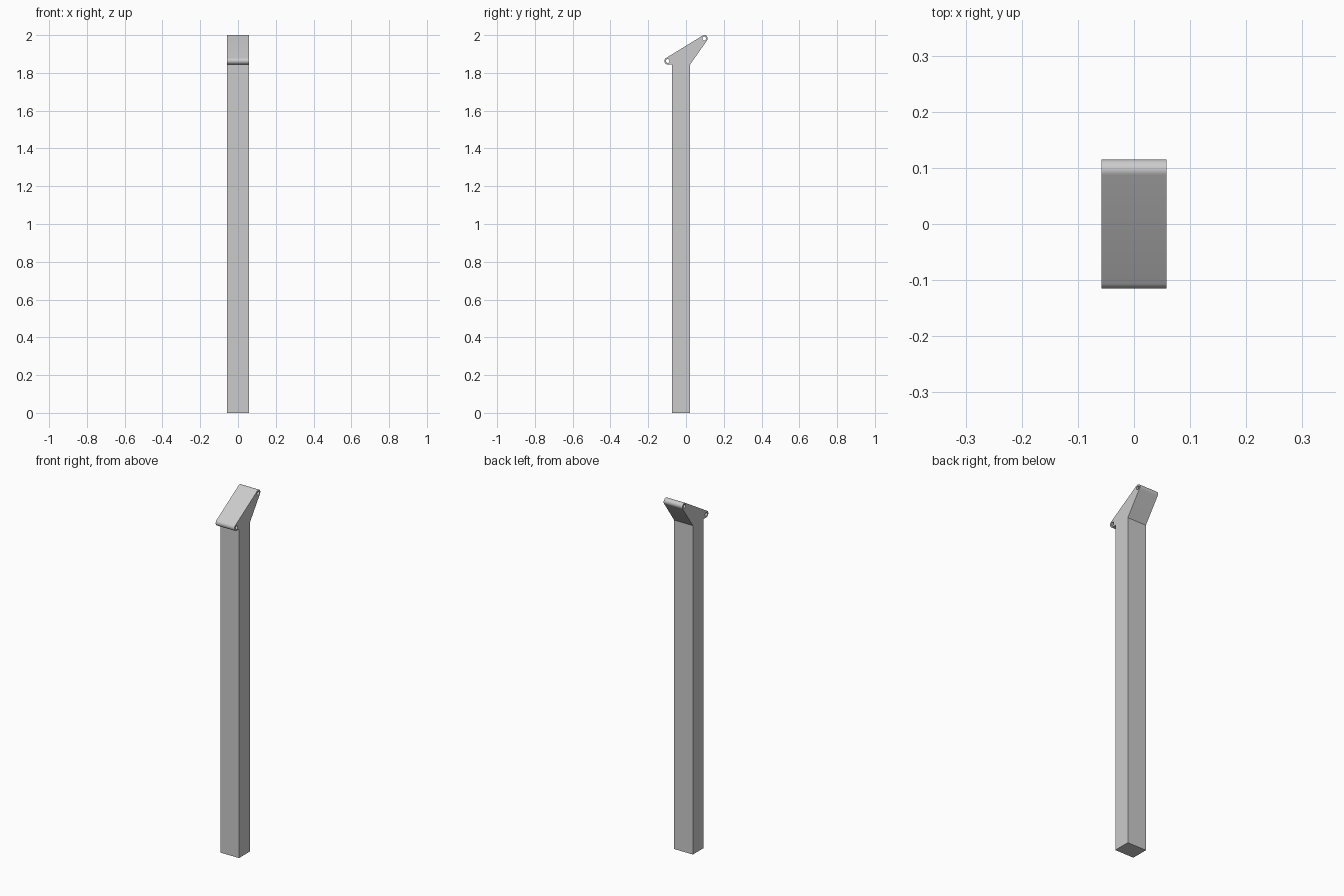
import bpy
from math import sin, cos, asin, atan2, pi, hypot, radians

cube = bpy.data.objects.get("Cube")
if cube:
    bpy.data.objects.remove(cube)

HALF_WIDTH = 0.058
POST_FRONT, POST_BACK, SHOULDER = -0.074, 0.022, 1.845
EYE_R, HOLE_R = 0.018, 0.010
LOW_EYE, HIGH_EYE = (-0.097, 1.863), (0.097, 1.982)


def arc(centre, radius, start, end, steps):
    """Points along an arc in the side plane (y, z)."""
    angles = [start + (end - start) * i / steps for i in range(steps + 1)]
    return [(centre[0] + radius * cos(a), centre[1] + radius * sin(a)) for a in angles]


def add_loop(curve, points):
    spline = curve.splines.new("POLY")
    spline.points.add(len(points) - 1)
    for p, (y, z) in zip(spline.points, points):
        p.co = (y, z, 0, 1)
    spline.use_cyclic_u = True


# Tangent directions where the straight edges meet the rounded eyes
top_normal = atan2(HIGH_EYE[1] - LOW_EYE[1], HIGH_EYE[0] - LOW_EYE[0]) + pi / 2
dy, dz = HIGH_EYE[0] - POST_BACK, HIGH_EYE[1] - SHOULDER
back_normal = atan2(dz, dy) - asin(EYE_R / hypot(dy, dz)) - pi / 2

# Side profile: post, slanted head and two rounded eyes with through holes
profile = bpy.data.curves.new("post_profile", "CURVE")
profile.dimensions = "2D"
profile.fill_mode = "BOTH"
profile.extrude = HALF_WIDTH
outline = [(POST_FRONT, 0), (POST_BACK, 0), (POST_BACK, SHOULDER)]
outline += arc(HIGH_EYE, EYE_R, back_normal, top_normal, 16)
outline += arc(LOW_EYE, EYE_R, top_normal, 1.5 * pi, 16)
outline.append((POST_FRONT, SHOULDER))
add_loop(profile, outline)
for eye in (LOW_EYE, HIGH_EYE):
    add_loop(profile, arc(eye, HOLE_R, 0, 2 * pi, 32)[:-1])

post = bpy.data.objects.new("post_with_slanted_head", profile)
bpy.context.collection.objects.link(post)
post.rotation_euler = (radians(90), 0, radians(90))

# Turn the profile into a clean mesh
bpy.ops.object.select_all(action="DESELECT")
post.select_set(True)
bpy.context.view_layer.objects.active = post
bpy.ops.object.convert(target="MESH")
bpy.ops.object.mode_set(mode="EDIT")
bpy.ops.mesh.select_all(action="SELECT")
bpy.ops.mesh.remove_doubles(threshold=0.00005)
bpy.ops.mesh.normals_make_consistent(inside=False)
bpy.ops.object.mode_set(mode="OBJECT")
bpy.ops.object.shade_smooth_by_angle(angle=radians(25))

# Plain grey
grey = bpy.data.materials.new("plain_grey")
grey.use_nodes = True
colour = (0.6, 0.6, 0.6, 1)
grey.diffuse_color = colour
grey.node_tree.nodes["Principled BSDF"].inputs["Base Color"].default_value = colour
post.data.materials.clear()
post.data.materials.append(grey)
